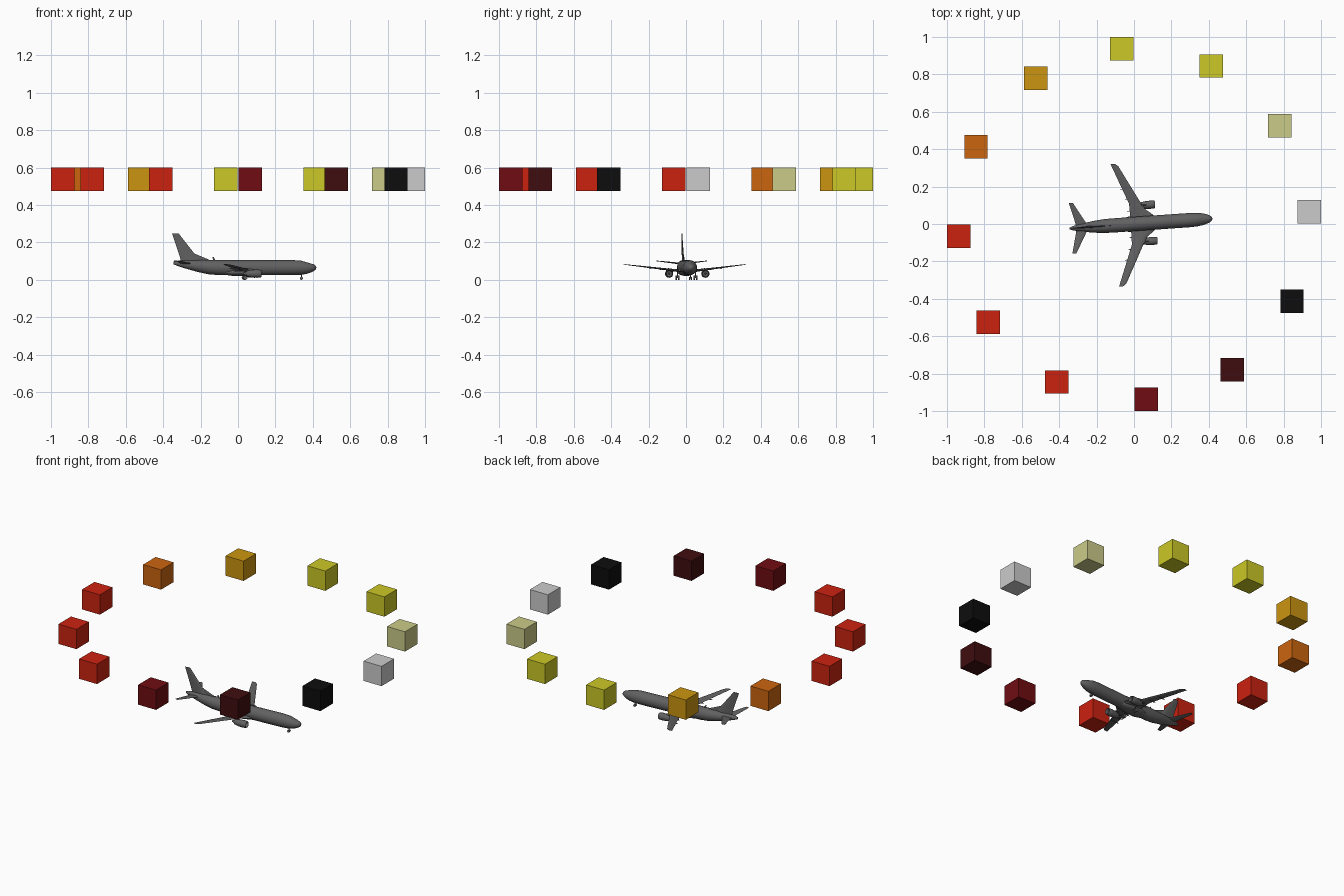
import bpy
import bmesh
from math import sin, cos, pi, radians
from mathutils import Matrix, Vector

if "Cube" in bpy.data.objects:
    bpy.data.objects.remove(bpy.data.objects["Cube"])

HEADING = Matrix.Rotation(radians(4), 4, 'Z')


def material(name, r, g, b):
    m = bpy.data.materials.new(name)
    m.use_nodes = True
    m.diffuse_color = (r, g, b, 1)
    m.node_tree.nodes["Principled BSDF"].inputs["Base Color"].default_value = (r, g, b, 1)
    return m


white = material("white", .6, .6, .6)
khaki = material("pale khaki", .6, .6, .255)
yellow = material("yellow", .6, .577, .019)
gold = material("gold", .6, .3, .005)
orange = material("orange", .6, .13, .005)
red = material("red", .6, .016, .005)
maroon = material("maroon", .161, .004, .006)
dark_maroon = material("dark maroon", .051, .004, .005)
black = material("black", .004, .004, .004)
grey = material("dark grey", .12, .12, .12)


def finish(name, bm, mat=grey, matrix=HEADING, smooth=True):
    bmesh.ops.recalc_face_normals(bm, faces=bm.faces)
    bm.transform(matrix)
    mesh = bpy.data.meshes.new(name)
    bm.to_mesh(mesh)
    bm.free()
    mesh.materials.append(mat)
    ob = bpy.data.objects.new(name, mesh)
    bpy.context.collection.objects.link(ob)
    if smooth:
        bpy.ops.object.select_all(action='DESELECT')
        ob.select_set(True)
        bpy.context.view_layer.objects.active = ob
        bpy.ops.object.shade_smooth_by_angle(angle=radians(35))
    return ob


def loft(name, rings):
    """Skin a list of equal point rings and cap both ends."""
    bm = bmesh.new()
    loops = [[bm.verts.new(p) for p in ring] for ring in rings]
    n = len(loops[0])
    for a, b in zip(loops, loops[1:]):
        for i in range(n):
            j = (i + 1) % n
            bm.faces.new((a[i], a[j], b[j], b[i]))
    bm.faces.new(loops[0])
    bm.faces.new(loops[-1])
    return finish(name, bm)


def oval(x, y, z, ry, rz, n=24):
    return [(x, y + ry * cos(2 * pi * i / n), z + rz * sin(2 * pi * i / n)) for i in range(n)]


def foil(lead, trail, place, thick):
    """Aerofoil section; place(x, offset) sets it in space."""
    shape = [(0, 0), (.08, .6), (.3, 1), (.65, .6), (1, .05),
             (1, -.05), (.65, -.5), (.3, -.8), (.08, -.5)]
    return [place(lead + (trail - lead) * u, v * thick) for u, v in shape]


def cylinder(name, center, axis, radius, length, n=16):
    bm = bmesh.new()
    bmesh.ops.create_cone(bm, cap_ends=True, segments=n, radius1=radius,
                          radius2=radius, depth=length)
    turn = Vector(axis).to_track_quat('Z', 'Y').to_matrix().to_4x4()
    bm.transform(Matrix.Translation(center) @ turn)
    return finish(name, bm)


# Ring of twelve colour blocks
swatches = [white, khaki, yellow, yellow, gold, orange, red, red, red,
            maroon, dark_maroon, black]
for k, mat in enumerate(swatches):
    a = radians(4 + 30 * k)
    bm = bmesh.new()
    bmesh.ops.create_cube(bm, size=.125)
    finish(f"block_{k + 1}", bm, mat,
           Matrix.Translation((.94 * cos(a), .94 * sin(a), .538)), False)

# Fuselage: x, bottom, top, half width
body = [(.42, .064, .068, .002), (.416, .055, .076, .011), (.405, .046, .083, .019),
        (.385, .037, .089, .027), (.365, .031, .095, .032), (.34, .027, .102, .036),
        (.30, .025, .105, .038), (-.10, .025, .105, .038), (-.16, .030, .105, .037),
        (-.22, .043, .105, .031), (-.28, .060, .104, .021), (-.325, .075, .101, .012),
        (-.345, .083, .096, .005)]
loft("fuselage", [oval(x, 0, (b + t) / 2, w, (t - b) / 2, 32) for x, b, t, w in body])

# Belly fairing around the wing root
belly = [(.14, .004, .003), (.11, .028, .013), (.05, .041, .019),
         (-.03, .041, .019), (-.08, .024, .012), (-.11, .004, .003)]
loft("belly_fairing", [oval(x, 0, .04, ry, rz) for x, ry, rz in belly])

# Fin with a long dorsal fillet
fin = [(.095, -.20, -.305, .008), (.125, -.222, -.312, .006), (.248, -.318, -.353, .003)]
loft("fin", [foil(a, b, lambda x, o, z=z: (x, o, z), t) for z, a, b, t in fin])
fillet = [(.10, -.14, -.24, .004), (.112, -.165, -.24, .003), (.14, -.232, -.25, .002)]
loft("fin_fillet", [foil(a, b, lambda x, o, z=z: (x, o, z), t) for z, a, b, t in fillet])
antenna = [(.10, -.118, -.134, .0015), (.122, -.130, -.136, .001)]
loft("antenna", [foil(a, b, lambda x, o, z=z: (x, o, z), t) for z, a, b, t in antenna])

# Paired parts
for s, side in ((1, "left"), (-1, "right")):
    # Wing: span, lead, trail, height, thickness
    wing = [(0, .125, -.018, .044, .010), (.04, .108, -.018, .048, .009),
            (.075, .065, -.018, .052, .007), (.11, .044, -.019, .056, .006),
            (.315, -.063, -.098, .081, .002), (.328, -.080, -.103, .083, .001)]
    loft(side + "_wing", [foil(a, b, lambda x, o, y=y, z=z: (x, s * y, z + o), t)
                          for y, a, b, z, t in wing])
    # Tailplane
    tail = [(0, -.245, -.312, .086, .005), (.025, -.256, -.312, .088, .005),
            (.135, -.318, -.340, .101, .002)]
    loft(side + "_tailplane", [foil(a, b, lambda x, o, y=y, z=z: (x, s * y, z + o), t)
                               for y, a, b, z, t in tail])
    # Engine with hollow intake and exhaust cone
    nacelle = [(.095, .004), (.098, .015), (.116, .016), (.119, .018), (.115, .0205),
               (.095, .022), (.065, .020), (.04, .015), (.041, .011), (.02, .004)]
    loft(side + "_engine", [oval(x, s * .097, .033, r, r) for x, r in nacelle])
    spinner = [(.094, .006), (.102, .004), (.107, .001)]
    loft(side + "_spinner", [oval(x, s * .097, .033, r, r, 12) for x, r in spinner])
    pylon = [(.045, .095, .01, .003), (.062, .06, .0, .003)]
    loft(side + "_pylon", [foil(a, b, lambda x, o, z=z: (x, s * .097 + o, z), t)
                           for z, a, b, t in pylon])
    # Flap track fairings under the trailing edge
    for i, (y, x) in enumerate([(.07, -.01), (.135, -.018), (.19, -.04)]):
        z = .043 + y * .115
        pod = [(.035, .001), (.018, .004), (-.005, .004), (-.022, .001)]
        loft(f"{side}_flap_fairing_{i + 1}",
             [oval(x + dx, s * y, z - .003, r * .8, r, 10) for dx, r in pod])
    # Main gear: strut and twin wheels
    cylinder(side + "_main_strut", (.035, s * .048, .029), (0, 0, 1), .003, .038)
    cylinder(side + "_main_axle", (.035, s * .048, .011), (0, 1, 0), .002, .018)
    for i, dy in enumerate((-.0065, .0065)):
        cylinder(f"{side}_main_wheel_{i + 1}", (.035, s * .048 + dy, .011),
                 (0, 1, 0), .011, .007, 20)
    # Nose wheel
    cylinder(side + "_nose_wheel", (.34, s * .0045, .008), (0, 1, 0), .008, .005, 20)

cylinder("nose_strut", (.34, 0, .021), (0, 0, 1), .0025, .028)
cylinder("nose_axle", (.34, 0, .008), (0, 1, 0), .0015, .01)
